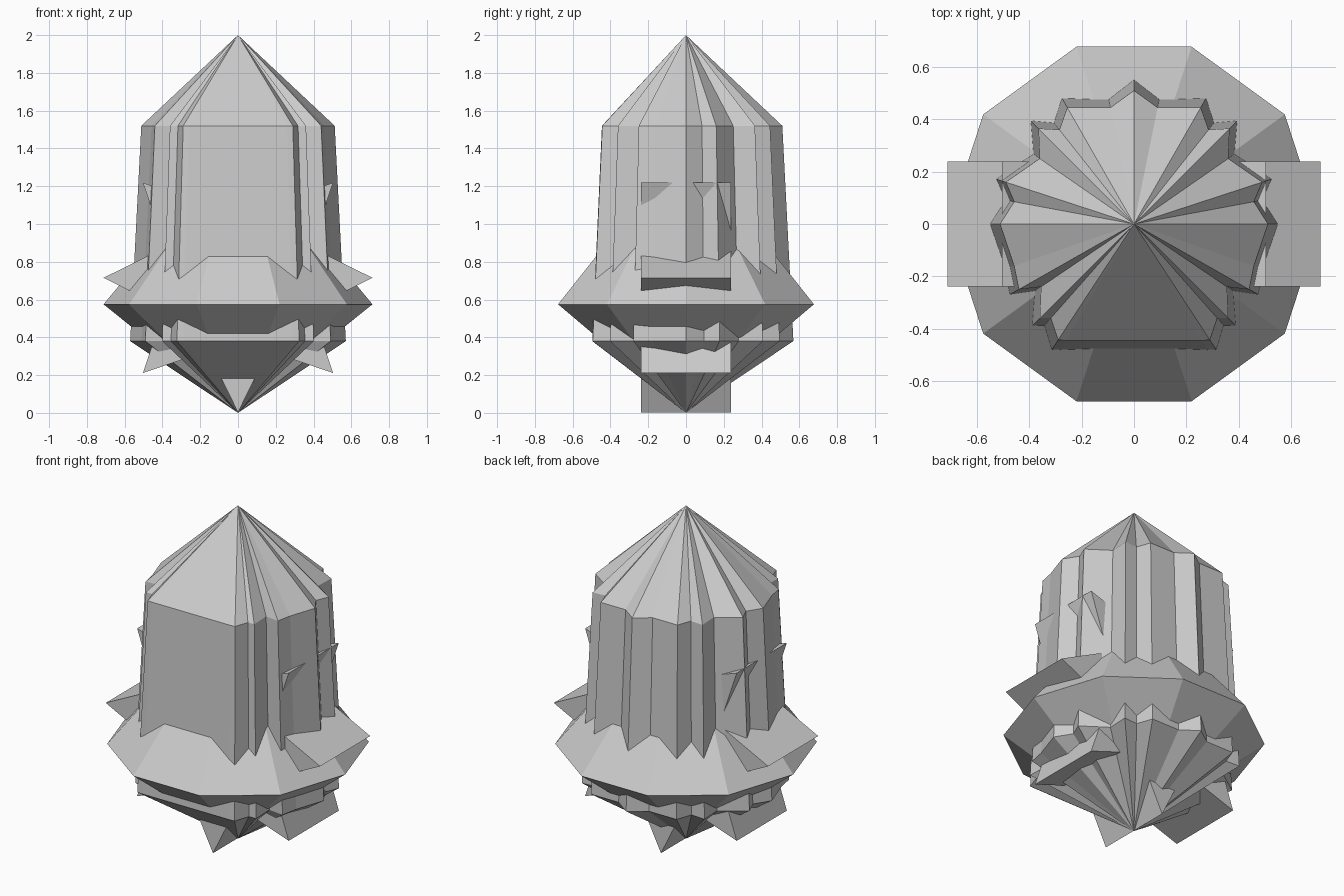
import bpy
from math import sin, cos, pi

if "Cube" in bpy.data.objects:
    bpy.data.objects.remove(bpy.data.objects["Cube"])


def make(name, verts, faces):
    mesh = bpy.data.meshes.new(name)
    mesh.from_pydata(verts, [], faces)
    mesh.update()
    obj = bpy.data.objects.new(name, mesh)
    bpy.context.collection.objects.link(obj)
    return obj


def spindle(name, rings, z_bottom, z_top):
    """Loft equal-count rings and close both ends with a point."""
    n = len(rings[0])
    verts = [v for ring in rings for v in ring] + [(0, 0, z_bottom), (0, 0, z_top)]
    lo, hi = len(verts) - 2, len(verts) - 1
    faces = []
    for i in range(n):
        j = (i + 1) % n
        faces.append((j, i, lo))
        for k in range(len(rings) - 1):
            a, b = k * n, (k + 1) * n
            faces.append((a + i, a + j, b + j, b + i))
        t = (len(rings) - 1) * n
        faces.append((t + i, t + j, hi))
    return make(name, verts, faces)


# Fluted body: half outline from back to front, mirrored across x
half = [(0, .51), (.09, .445), (.255, .445), (.285, .36), (.365, .365),
        (.36, .25), (.49, .16), (.458, .085), (.512, 0), (.458, -.16),
        (.44, -.25), (.355, -.24), (.36, -.36), (.318, -.36),
        (.29, -.443), (.26, -.445)]
outline = [(-x, y) for x, y in half] + [(x, y) for x, y in reversed(half[1:])]
body_rings = [[(x * s, y * s, z) for x, y in outline]
              for s, z in ((1.115, .38), (1, 1.52))]
spindle("fluted_body", body_rings, 0, 2)

# Ten-sided double-cone collar
R = .712
collar = [(R * cos(i * pi / 5), R * sin(i * pi / 5), .575) for i in range(10)]
spindle("collar", [collar], 0.002, 1.43)

# Eight-pointed star running through the body, extruded along y
CZ, N = .715, 16
star = []
for i in range(N):
    r = R if i % 2 == 0 else .42
    star.append((r * sin(i * pi / 8), CZ + r * cos(i * pi / 8)))
verts = [(x, y, z) for y in (-.238, .238) for x, z in star]
faces = [(i, i + N, (i + 1) % N + N, (i + 1) % N) for i in range(N)]
faces += [tuple(range(N)), tuple(reversed(range(N, 2 * N)))]
make("star_spikes", verts, faces)
